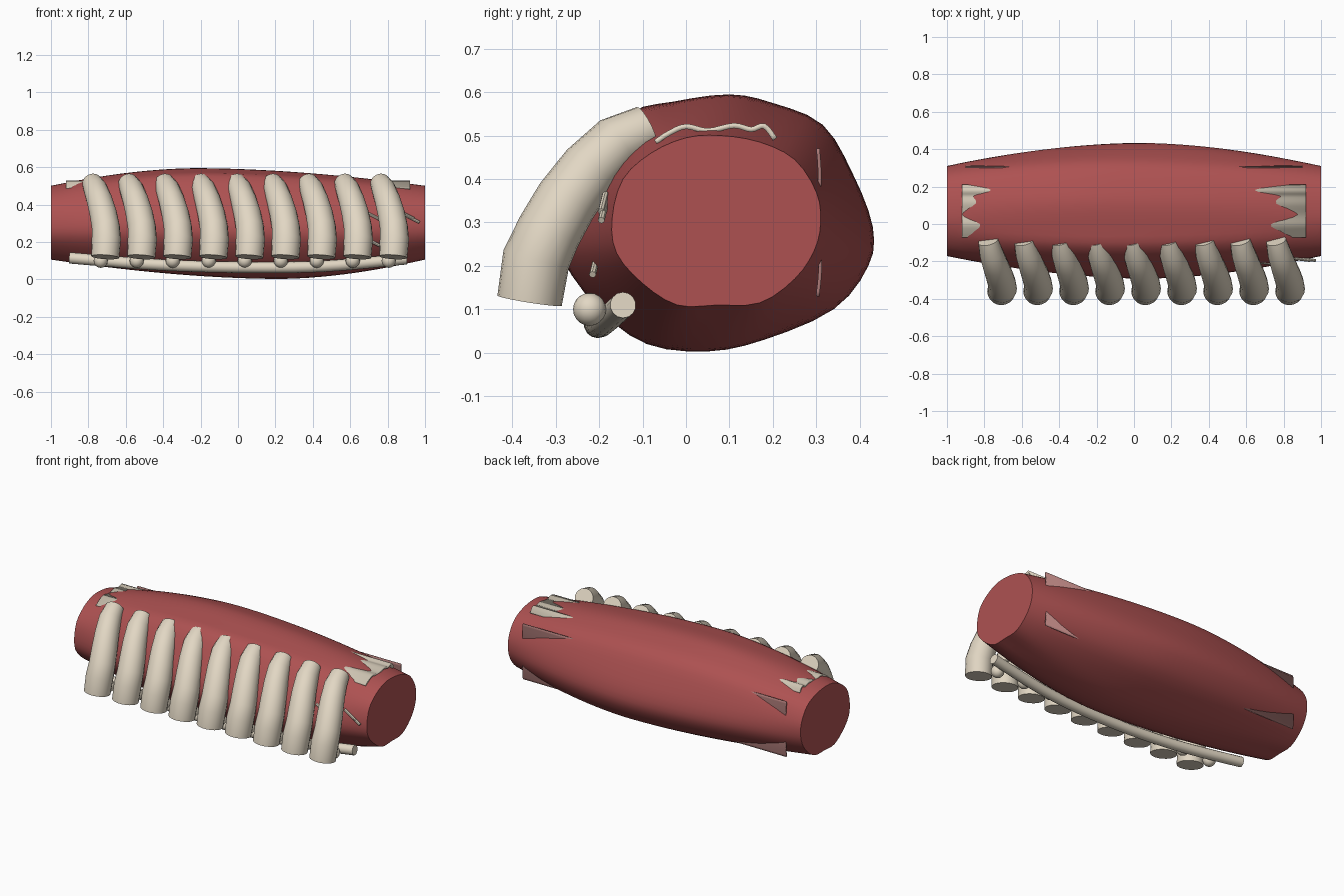
import bpy, bmesh
from math import sin, cos, pi
from mathutils import Vector

cube = bpy.data.objects.get("Cube")
if cube:
    bpy.data.objects.remove(cube, do_unlink=True)


def material(name, rgb):
    m = bpy.data.materials.new(name)
    m.use_nodes = True
    m.diffuse_color = (*rgb, 1)
    bsdf = next(n for n in m.node_tree.nodes if n.type == 'BSDF_PRINCIPLED')
    bsdf.inputs["Base Color"].default_value = (*rgb, 1)
    bsdf.inputs["Roughness"].default_value = 0.7
    return m


meat = material("meat red", (0.42, 0.083, 0.083))
bone = material("bone cream", (0.76, 0.68, 0.55))
fat = material("fat pink", (0.42, 0.2, 0.19))


def finish(name, bm, mat):
    bmesh.ops.recalc_face_normals(bm, faces=bm.faces)
    mesh = bpy.data.meshes.new(name)
    bm.to_mesh(mesh)
    bm.free()
    ob = bpy.data.objects.new(name, mesh)
    bpy.context.collection.objects.link(ob)
    mesh.materials.append(mat)
    bpy.ops.object.select_all(action='DESELECT')
    ob.select_set(True)
    bpy.context.view_layer.objects.active = ob
    bpy.ops.object.shade_smooth_by_angle(angle=0.6)
    return ob


def loft(name, rings, mat):
    """Skin closed rings of points and cap both ends."""
    bm = bmesh.new()
    loops = [[bm.verts.new(p) for p in r] for r in rings]
    n = len(loops[0])
    for a, b in zip(loops, loops[1:]):
        for i in range(n):
            bm.faces.new((a[i], a[(i + 1) % n], b[(i + 1) % n], b[i]))
    bm.faces.new(loops[0])
    bm.faces.new(loops[-1])
    return finish(name, bm, mat)


def tube(name, path, radii, mat, up, sides=20):
    """Round tube along a path."""
    pts = [Vector(p) for p in path]
    rings = []
    for i, p in enumerate(pts):
        t = (pts[min(i + 1, len(pts) - 1)] - pts[max(i - 1, 0)]).normalized()
        u = (up - t * up.dot(t)).normalized()
        v = t.cross(u)
        rings.append([p + radii[i] * (u * cos(a) + v * sin(a))
                      for a in (2 * pi * k / sides for k in range(sides))])
    return loft(name, rings, mat)


def smooth_points(pts, steps, closed=False):
    """Catmull-Rom interpolation."""
    n = len(pts)
    pts = [Vector(p) for p in pts]
    get = (lambda i: pts[i % n]) if closed else (lambda i: pts[max(0, min(n - 1, i))])
    out = []
    for i in range(n if closed else n - 1):
        a, b, c, d = (get(i + k) for k in (-1, 0, 1, 2))
        for s in range(steps):
            t = s / steps
            out.append(0.5 * (2 * b + (c - a) * t + (2 * a - 5 * b + 4 * c - d) * t * t
                              + (3 * b - a - 3 * c + d) * t ** 3))
    return out if closed else out + [pts[-1]]


# Meat body: end outline swelling to a larger middle outline (y, z)
end = smooth_points([(.31, .3), (.3, .37), (.25, .445), (.17, .485), (.08, .5), (0, .495),
                     (-.08, .46), (-.145, .4), (-.17, .31), (-.16, .23), (-.1, .16),
                     (-.02, .11), (.07, .11), (.17, .115), (.25, .17), (.295, .235)], 3, True)
mid = smooth_points([(.43, .29), (.385, .41), (.315, .525), (.2, .575), (.1, .595), (-.03, .578),
                     (-.13, .55), (-.22, .43), (-.28, .32), (-.285, .22), (-.2, .1),
                     (-.09, .02), (.05, .003), (.18, .03), (.34, .1), (.42, .2)], 3, True)
rings = []
for k in range(33):
    x = -1 + k / 16
    ring = []
    for i, (e, m) in enumerate(zip(end, mid)):
        peak = -0.22 * sin(2 * pi * i / len(end))
        s = abs(x - peak) / (1 + peak if x < peak else 1 - peak)
        p = e.lerp(m, 1 - s ** 1.8)
        ring.append((x, p.x, p.y))
    rings.append(ring)
loft("meat_body", rings, meat)

# Curved ribs, each with a round knuckle behind the lower end
RIB = [(0, -.09, .517), (.018, -.16, .483), (.04, -.222, .422), (.06, -.275, .35),
       (.073, -.315, .28), (.076, -.345, .215), (.07, -.36, .12)]
RADII = [.054, .064, .069, .073, .075, .078, .075]
for n in range(9):
    x0 = -0.78 + 0.1925 * n
    tube(f"rib_{n + 1}", [(x0 + x, y, z) for x, y, z in RIB], RADII, bone, Vector((1, 0, 0)))
    bm = bmesh.new()
    bmesh.ops.create_uvsphere(bm, u_segments=16, v_segments=10, radius=0.038)
    bmesh.ops.translate(bm, verts=bm.verts, vec=(x0 + 0.046, -0.222, 0.1))
    finish(f"knuckle_{n + 1}", bm, bone)

# Long bone along the lower front edge
path = smooth_points([(-.9, -.145, .115), (-.45, -.19, .08), (0, -.205, .065),
                      (.45, -.19, .07), (.9, -.145, .11)], 6)
tube("long_bone", path, [0.03] * len(path), bone, Vector((0, 0, 1)), 14)


def sheet(name, profile, half, thick, mat):
    """Wavy strip drawn along x from a (y, z) profile."""
    bm = bmesh.new()
    rows = [[bm.verts.new((x, p.x, p.y)) for p in smooth_points(profile, 4)]
            for x in (-half, half)]
    for i in range(len(rows[0]) - 1):
        bm.faces.new((rows[0][i], rows[0][i + 1], rows[1][i + 1], rows[1][i]))
    ob = finish(name, bm, mat)
    solid = ob.modifiers.new("thickness", 'SOLIDIFY')
    solid.thickness = thick
    solid.offset = 0


# Thin bone layer on top and fat layer at the back, emerging near the ends
sheet("top_bone_layer", [(-.07, .485), (-.04, .505), (0, .521), (.05, .511), (.11, .523),
                         (.15, .514), (.18, .522), (.205, .492)], 0.92, 0.012, bone)
sheet("back_fat_layer", [(.303, .13), (.309, .2), (.302, .3), (.308, .4), (.304, .47)],
      0.9, 0.008, fat)

# Small bone splinters on the front
for n, (x, z) in enumerate([(.93, .325), (.9, .345), (.72, .2), (.72, .34)]):
    y = -0.195 if x > 0.8 else -0.215
    tube(f"splinter_{n + 1}", [(x - .04, y + .01, z + .02), (x + .04, y, z - .02)],
         [0.008, 0.008], bone, Vector((0, 0, 1)), 8)
